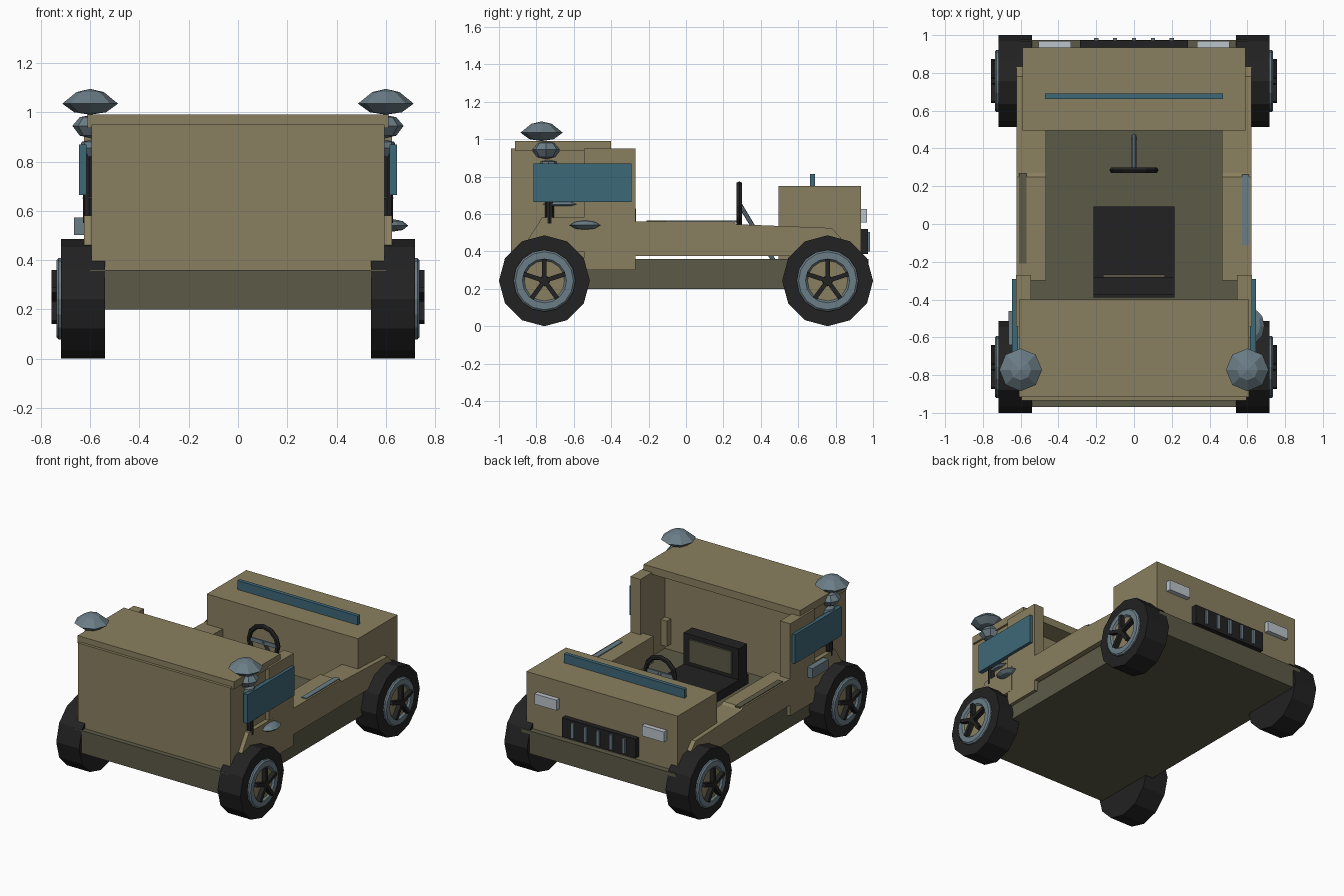
import bpy, bmesh, math
from mathutils import Vector, Matrix

if "Cube" in bpy.data.objects:
    bpy.data.objects.remove(bpy.data.objects["Cube"])


def mat(name, r, g, b):
    m = bpy.data.materials.new(name)
    m.diffuse_color = (r, g, b, 1)
    m.use_nodes = True
    m.node_tree.nodes["Principled BSDF"].inputs["Base Color"].default_value = m.diffuse_color
    return m


KHAKI = mat("khaki", .255, .215, .115)
DARK_KHAKI = mat("dark khaki", .108, .102, .062)
BLACK = mat("rubber black", .016, .016, .016)
STEEL = mat("blue grey steel", .147, .205, .24)
TEAL = mat("teal glass", .048, .138, .188)
LIGHT = mat("pale lamp", .5, .55, .6)


def make(name, bm, m):
    bmesh.ops.recalc_face_normals(bm, faces=bm.faces)
    me = bpy.data.meshes.new(name)
    bm.to_mesh(me)
    bm.free()
    me.materials.append(m)
    ob = bpy.data.objects.new(name, me)
    bpy.context.collection.objects.link(ob)
    return ob


def box(name, x, y, z, m):
    """Box from (min, max) pairs."""
    bm = bmesh.new()
    bmesh.ops.create_cube(bm, size=1)
    for v in bm.verts:
        v.co = [(p[0] + p[1]) / 2 + c * (p[1] - p[0]) for c, p in zip(v.co, (x, y, z))]
    return make(name, bm, m)


def prism(name, x0, x1, pts, m):
    """Side outline in (y, z), extruded along x."""
    bm = bmesh.new()
    f = bm.faces.new([bm.verts.new((x0, y, z)) for y, z in pts])
    r = bmesh.ops.extrude_face_region(bm, geom=[f])
    for v in r["geom"]:
        if isinstance(v, bmesh.types.BMVert):
            v.co.x = x1
    return make(name, bm, m)


def lathe(name, profile, n, m, centre, axis="Z", closed=False, scale=(1, 1, 1)):
    """Revolve (radius, height) points around an axis."""
    bm = bmesh.new()
    rings = []
    for r, h in profile:
        if r == 0:
            rings.append([bm.verts.new((0, 0, h))] * n)
        else:
            rings.append([bm.verts.new((r * math.cos(2 * math.pi * i / n),
                                        r * math.sin(2 * math.pi * i / n), h)) for i in range(n)])
    pairs = list(zip(rings, rings[1:] + rings[:1])) if closed else list(zip(rings, rings[1:]))
    for a, b in pairs:
        for i in range(n):
            j = (i + 1) % n
            vs = list(dict.fromkeys((a[i], a[j], b[j], b[i])))
            if len(vs) > 2:
                bm.faces.new(vs)
    rot = {"Z": Matrix.Identity(4), "X": Matrix.Rotation(math.pi / 2, 4, "Y"),
           "-X": Matrix.Rotation(-math.pi / 2, 4, "Y"),
           "Y": Matrix.Rotation(-math.pi / 2, 4, "X")}[axis]
    bm.transform(Matrix.Translation(centre) @ Matrix.Diagonal((*scale, 1)) @ rot)
    return make(name, bm, m)


def rod(name, a, b, r, m, n=8):
    a, b = Vector(a), Vector(b)
    bm = bmesh.new()
    bmesh.ops.create_cone(bm, cap_ends=True, segments=n, radius1=r, radius2=r, depth=(b - a).length)
    q = (b - a).to_track_quat("Z", "Y").to_matrix().to_4x4()
    bm.transform(Matrix.Translation((a + b) / 2) @ q)
    return make(name, bm, m)


# Chassis and main body blocks
box("chassis", (-.6, .6), (-.97, .975), (.2, .36), DARK_KHAKI)
box("rear_cabin", (-.595, .595), (-.935, -.545), (.355, .95), KHAKI)
box("roof", (-.61, .61), (-.915, -.4), (.937, .99), KHAKI)
box("hood", (-.59, .59), (.495, .935), (.355, .75), KHAKI)
box("windscreen", (-.47, .47), (.663, .69), (.745, .813), TEAL)

# Grille and headlamps
box("grille", (-.287, .287), (.93, .972), (.385, .52), BLACK)
for i in range(-2, 3):
    box("grille_bar", (i * .1 - .011, i * .1 + .011), (.96, .985), (.4, .505), STEEL)

# Parts on both sides
for s in (-1, 1):
    def sx(a, b):
        return tuple(sorted((s * a, s * b)))

    box("headlamp", sx(.333, .505), (.93, .968), (.555, .628), LIGHT)
    prism("side_rail", s * .465, s * .622,
          [(-.3, .375), (.74, .375), (.83, .47), (.78, .525), (.27, .545), (.25, .56), (-.3, .56)], KHAKI)
    prism("rear_fender", s * .5, s * .625,
          [(-.86, .44), (-.77, .58), (-.5, .58), (-.5, .4), (-.84, .4)], KHAKI)
    box("door_pillar", sx(.545, .624), (-.545, -.27), (.3, .95), KHAKI)
    box("side_window", sx(.615, .645), (-.815, -.292), (.665, .87), TEAL)

    # Stacked air intake
    rod("intake_post", (s * .605, -.73, .55), (s * .605, -.73, .85), .024, BLACK)
    lathe("intake_plate", [(0, .02), (.06, .012), (.09, 0), (.06, -.01), (0, -.01)], 8, STEEL,
          (s * .6, -.675, .652), scale=(.35, 1, 1))
    lathe("intake_collar", [(0, .89), (.045, .88), (.05, .855), (.025, .82), (0, .82)], 8, STEEL,
          (s * .59, -.735, 0))
    lathe("intake_bowl", [(0, .99), (.05, .98), (.08, .945), (.05, .905), (0, .893)], 8, STEEL,
          (s * .592, -.748, 0))
    lathe("intake_cap", [(0, 1.095), (.055, 1.082), (.113, 1.035), (.065, 1.0), (0, .99)], 8, STEEL,
          (s * .6, -.772, 0))

    # Wheels
    for y in (-.757, .757):
        ax = "X" if s > 0 else "-X"
        c = (0, y, .243)
        lathe("tyre", [(0, .54), (.243, .54), (.243, .718), (0, .718)], 12, BLACK, c, ax)
        lathe("rim", [(.165, .71), (.165, .728), (.155, .737), (.118, .737), (.105, .722), (.105, .71)],
              16, STEEL, c, ax, closed=True)
        lathe("hub_disc", [(0, .725), (.11, .725), (.11, .71)], 16, KHAKI, c, ax)
        lathe("hub_cap", [(0, .757), (.025, .757), (.028, .72)], 10, BLACK, c, ax)
        bm = bmesh.new()
        for k in range(5):
            r = bmesh.ops.create_cube(bm, size=1)["verts"]
            for v in r:
                v.co = Vector((s * (.737 + v.co.x * .04), v.co.y * .024, .06 + v.co.z * .115))
            bmesh.ops.rotate(bm, verts=r, cent=(0, 0, 0),
                             matrix=Matrix.Rotation(k * math.tau / 5, 3, "X"))
        bm.transform(Matrix.Translation(c))
        make("wheel_spokes", bm, BLACK)

# Rail trim plates, different on each side
box("right_rail_trim", (.572, .61), (-.11, .262), (.555, .566), STEEL)
box("left_rail_trim", (-.61, -.57), (-.21, .27), (.555, .565), DARK_KHAKI)

# Side fittings: scoop on the right, box lamp on the left
lathe("side_scoop", [(0, .026), (.055, .018), (.087, 0), (.055, -.018), (0, -.024)], 10, STEEL,
      (.63, -.54, .54), scale=(.7, 1, 1))
box("side_lamp", (-.665, -.615), (-.64, -.46), (.502, .572), STEEL)

# Seat
box("seat_cushion", (-.215, .215), (-.39, .092), (.376, .44), BLACK)
box("seat_back", (-.215, .215), (-.375, -.28), (.43, .66), BLACK)
box("seat_back_pad", (-.165, .165), (-.29, -.267), (.47, .63), DARK_KHAKI)

# Steering wheel and column
ring = [(.113 + .017 * math.cos(k * math.tau / 6), .017 * math.sin(k * math.tau / 6)) for k in range(6)]
lathe("steering_wheel", ring, 12, BLACK, (0, .285, .645), "Y", closed=True)
box("steering_crossbar", (-.105, .105), (.28, .292), (.632, .658), STEEL)
rod("steering_column", (0, .285, .655), (0, .475, .34), .012, STEEL)
